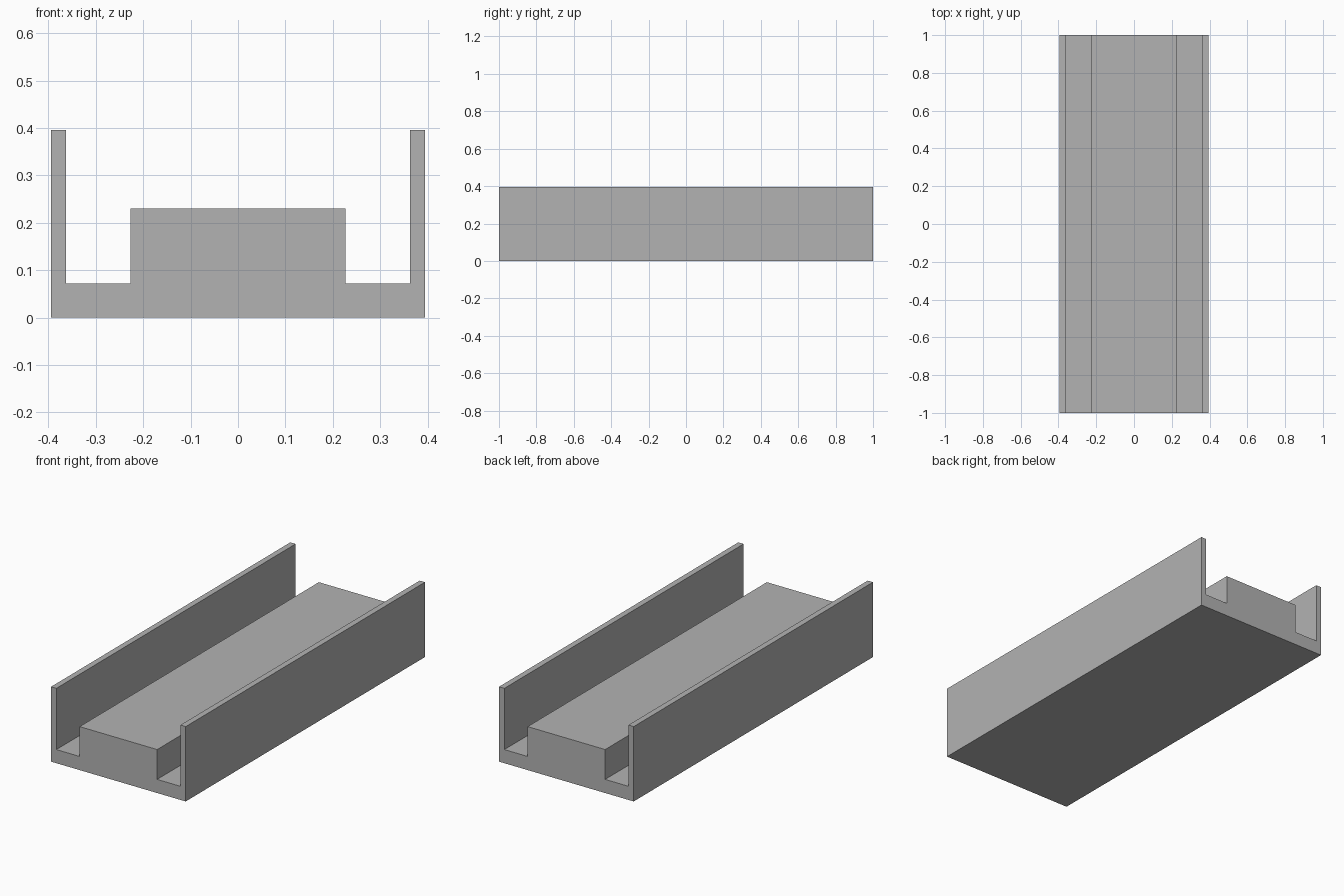
import bpy
import bmesh

default = bpy.data.objects.get("Cube")
if default:
    bpy.data.objects.remove(default, do_unlink=True)

# Single plain grey
grey = bpy.data.materials.new("plain_grey")
grey.use_nodes = True
colour = (0.45, 0.45, 0.45, 1)
grey.diffuse_color = colour
grey.node_tree.nodes["Principled BSDF"].inputs["Base Color"].default_value = colour

LENGTH = 2.0
HALF_WIDTH, WALL_INNER, BED_HALF = 0.394, 0.363, 0.227
WALL_TOP, BED_TOP, FLOOR_TOP = 0.396, 0.23, 0.072

# Left half of the cross-section, from the base up and in to the raised bed
half = [(HALF_WIDTH, 0), (HALF_WIDTH, WALL_TOP), (WALL_INNER, WALL_TOP),
        (WALL_INNER, FLOOR_TOP), (BED_HALF, FLOOR_TOP), (BED_HALF, BED_TOP)]
profile = half + [(-x, z) for x, z in reversed(half)]

# Extrude the mirrored section along the channel
bm = bmesh.new()
section = bm.faces.new([bm.verts.new((x, -LENGTH / 2, z)) for x, z in profile])
result = bmesh.ops.extrude_face_region(bm, geom=[section], use_keep_orig=True)
moved = [v for v in result["geom"] if isinstance(v, bmesh.types.BMVert)]
bmesh.ops.translate(bm, verts=moved, vec=(0, LENGTH, 0))
bmesh.ops.recalc_face_normals(bm, faces=bm.faces)

mesh = bpy.data.meshes.new("channel_with_raised_bed")
bm.to_mesh(mesh)
bm.free()
mesh.materials.append(grey)
channel = bpy.data.objects.new("channel_with_raised_bed", mesh)
bpy.context.collection.objects.link(channel)
